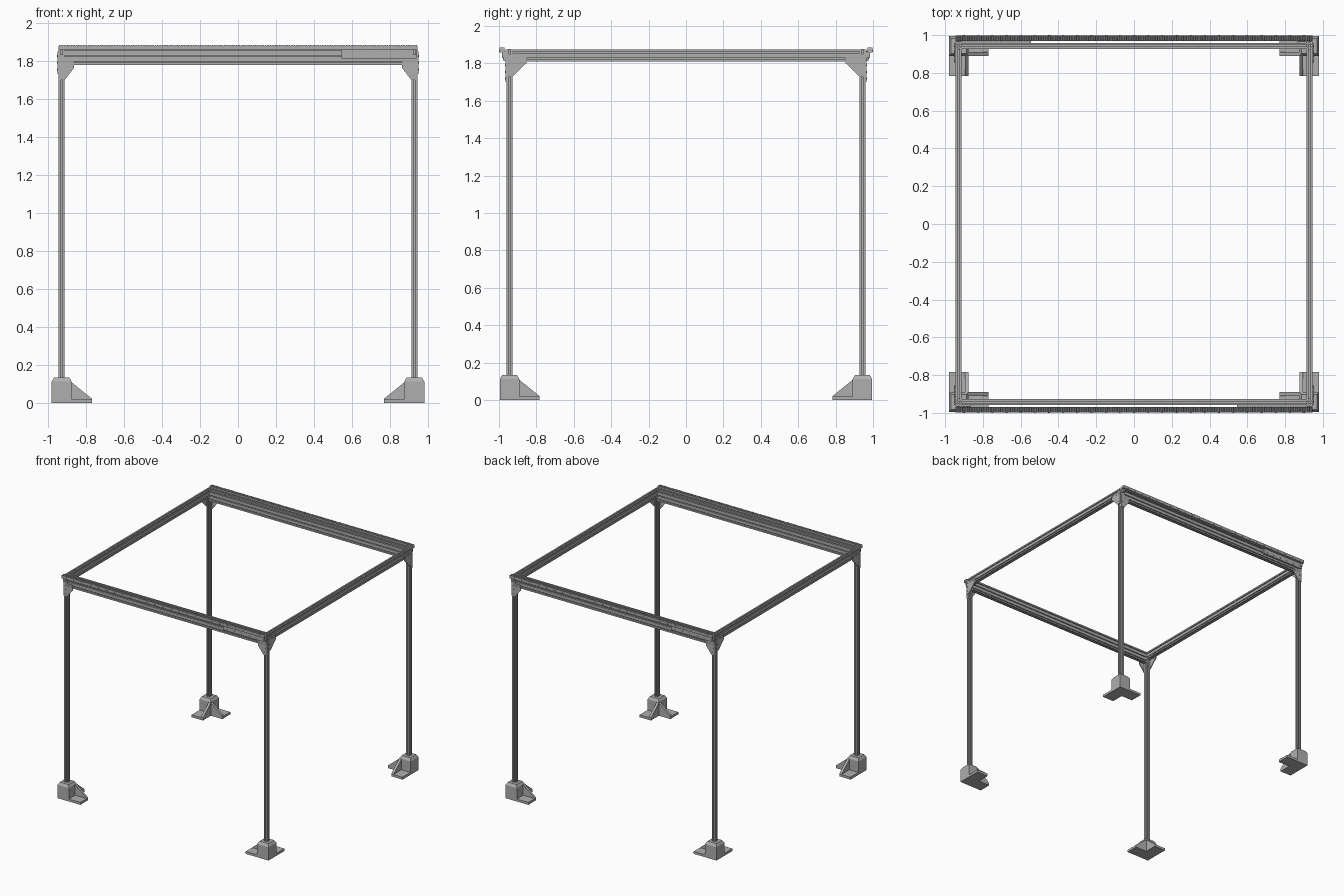
import bpy, bmesh
from mathutils import Matrix, Vector

if "Cube" in bpy.data.objects:
    bpy.data.objects.remove(bpy.data.objects["Cube"], do_unlink=True)

metal = bpy.data.materials.new("aluminium_grey")
metal.use_nodes = True
GREY = (0.43, 0.43, 0.43, 1)
metal.diffuse_color = GREY
metal.node_tree.nodes["Principled BSDF"].inputs["Base Color"].default_value = GREY

S = 0.032            # extrusion module width
H = S / 2
PX, PY = 0.928, 0.943  # post centre
TOP = 1.874


def finish(name, bm):
    bmesh.ops.recalc_face_normals(bm, faces=bm.faces)
    mesh = bpy.data.meshes.new(name)
    bm.to_mesh(mesh)
    bm.free()
    mesh.materials.append(metal)
    obj = bpy.data.objects.new(name, mesh)
    bpy.context.collection.objects.link(obj)
    return obj


def prism(name, pts, axis, lo, hi):
    """Extrude a 2D outline along an axis; outline uses the other two axes in order."""
    place = {"x": lambda a, b: (lo, a, b), "y": lambda a, b: (a, lo, b),
             "z": lambda a, b: (a, b, lo)}[axis]
    bm = bmesh.new()
    face = bm.faces.new([bm.verts.new(place(a, b)) for a, b in pts])
    top = bmesh.ops.extrude_face_region(bm, geom=[face])["geom"]
    move = Vector([hi - lo if axis == k else 0 for k in "xyz"])
    bmesh.ops.translate(bm, vec=move, verts=[g for g in top if isinstance(g, bmesh.types.BMVert)])
    return finish(name, bm)


def box(name, x, y, z):
    return prism(name, [(x[0], y[0]), (x[1], y[0]), (x[1], y[1]), (x[0], y[1])], "z", *z)


def bolts(name, axis, face, spots, out):
    """Row of bolt heads lying on a plate whose surface is at 'face'."""
    bm = bmesh.new()
    for a, b in spots:
        pos = {"x": (face, a, b), "y": (a, face, b), "z": (a, b, face)}[axis]
        rot = {"x": Matrix.Rotation(1.5708, 4, "Y"), "y": Matrix.Rotation(1.5708, 4, "X"),
               "z": Matrix()}[axis]
        bmesh.ops.create_cone(bm, cap_ends=True, segments=10, radius1=0.005, radius2=0.005,
                              depth=out, matrix=Matrix.Translation(pos) @ rot)
    return finish(name, bm)


def slot_profile(n):
    """Outline of a T-slot extrusion, one module wide and n modules tall, centred."""
    slot = [(-0.0035, 0), (-0.0035, 0.004), (-0.007, 0.004), (-0.0035, 0.009),
            (0.0035, 0.009), (0.007, 0.004), (0.0035, 0.004), (0.0035, 0)]
    half = n * H
    mids = [-half + H + i * S for i in range(n)]
    pts = [(-H, -half)] + [(u, -half + d) for u, d in slot]
    pts += [(H, -half)] + [(H - d, m + u) for m in mids for u, d in slot]
    pts += [(H, half)] + [(-u, half - d) for u, d in slot]
    pts += [(-H, half)] + [(-H + d, m - u) for m in reversed(mids) for u, d in slot]
    return pts


def shifted(pts, a, b):
    return [(p + a, q + b) for p, q in pts]


# Corner posts, feet and gusset plates
for sx, xn in ((1, "left"), (-1, "right")):
    for sy, yn in ((-1, "front"), (1, "back")):
        tag = f"{yn}_{xn}"
        cx, cy = sx * PX, sy * PY
        prism(f"{tag}_post", shifted(slot_profile(1), cx, cy), "z", 0.1, TOP)
        bolts(f"{tag}_post_bolt", "z", TOP, [(cx, cy)], 0.006)

        # Foot block with chamfered top
        B, A, W = 0.0525, 0.159, 0.02
        bm = bmesh.new()
        rings = [[bm.verts.new((cx + i * r, cy + j * r, z))
                  for i, j in ((-1, -1), (1, -1), (1, 1), (-1, 1))]
                 for r, z in ((B, 0), (B, 0.112), (0.04, 0.133))]
        for lo, hi in zip(rings, rings[1:]):
            for k in range(4):
                m = (k + 1) % 4
                bm.faces.new((lo[k], lo[m], hi[m], hi[k]))
        bm.faces.new(rings[0])
        bm.faces.new(rings[-1])
        finish(f"{tag}_foot_block", bm)

        # L-shaped base plate, then a sloped rib on each arm
        ell = [(B, B), (-A, B), (-A, -B), (-B, -B), (-B, -A), (B, -A)]
        prism(f"{tag}_foot_plate", [(cx + sx * a, cy + sy * b) for a, b in ell], "z", 0, 0.02)
        rib = [(B, 0.01), (A, 0.01), (A, 0.022), (B, 0.108)]
        prism(f"{tag}_foot_rib_x", [(cx - sx * a, z) for a, z in rib], "y",
              cy - sy * B, cy - sy * (B - W))
        prism(f"{tag}_foot_rib_y", [(cy - sy * a, z) for a, z in rib], "x",
              cx - sx * B, cx - sx * (B - W))

        # Gusset plates on the outer faces: (distance inward from post centre, height)
        plate = [(-H, TOP), (-H, 1.70), (H, 1.70), (0.066, 1.765), (0.066, 1.808),
                 (H, 1.808), (H, TOP)]
        spots = [(0, 1.86), (0, 1.79), (0, 1.755), (0, 1.72), (0.028, 1.79), (0.052, 1.79)]
        face = cy + sy * H
        prism(f"{tag}_gusset_long", [(cx - sx * a, z) for a, z in plate], "y",
              face, face + sy * 0.007)
        bolts(f"{tag}_gusset_long_bolts", "y", face + sy * 0.007,
              [(cx - sx * a, z) for a, z in spots], 0.005)
        plate = [(-H, 1.85), (-H, 1.73), (H, 1.73), (0.09, 1.802), (0.09, 1.84), (H, 1.84),
                 (H, 1.85)]
        spots = [(0, 1.825), (0, 1.79), (0, 1.755), (0.03, 1.825), (0.055, 1.825), (0.078, 1.825)]
        face = cx + sx * H
        prism(f"{tag}_gusset_side", [(cy - sy * a, z) for a, z in plate], "x",
              face, face + sx * 0.007)
        bolts(f"{tag}_gusset_side_bolts", "x", face + sx * 0.007,
              [(cy - sy * a, z) for a, z in spots], 0.006)

        # Bracket holding the end of the rack
        box(f"{tag}_rack_bracket", sorted((cx - 0.008, cx + 0.008)),
            sorted((cy + sy * H, sy * 0.985)), (1.83, 1.86))

# Side beams, two modules tall
for sx, xn in ((1, "left"), (-1, "right")):
    prism(f"{xn}_beam", shifted(slot_profile(2), sx * PX, TOP - S), "y", -PY + H, PY - H)

# Front and back beams, three modules tall, each with a toothed rack and a splice plate
for sy, yn in ((-1, "front"), (1, "back")):
    prism(f"{yn}_beam", shifted(slot_profile(3), sy * PY, TOP - 1.5 * S), "x", -PX + H, PX - H)

    end, count = 0.944, 150
    pitch = 2 * end / count
    outline = [(end, 1.858), (-end, 1.858)]
    for i in range(count):
        x = -end + i * pitch
        outline += [(x, 1.878), (x + pitch * 0.3, 1.885), (x + pitch * 0.7, 1.885)]
    outline.append((end, 1.878))
    prism(f"{yn}_rack", outline, "y", sy * 0.97, sy * 0.997)
    bolts(f"{yn}_rack_bolts", "y", sy * 0.997,
          [(-0.9 + i * 0.075, 1.868) for i in range(25)], 0.006)

    # Splice plate sits at one end, opposite ends on front and back
    a, b = sorted((-sy * 0.545, -sy * 0.94))
    box(f"{yn}_splice_plate", (a, b), sorted((sy * 0.957, sy * 0.975)), (1.813, 1.866))
    bolts(f"{yn}_splice_bolts", "y", sy * 0.975,
          [(-sy * (0.58 + i * 0.068), 1.829) for i in range(5)], 0.006)
